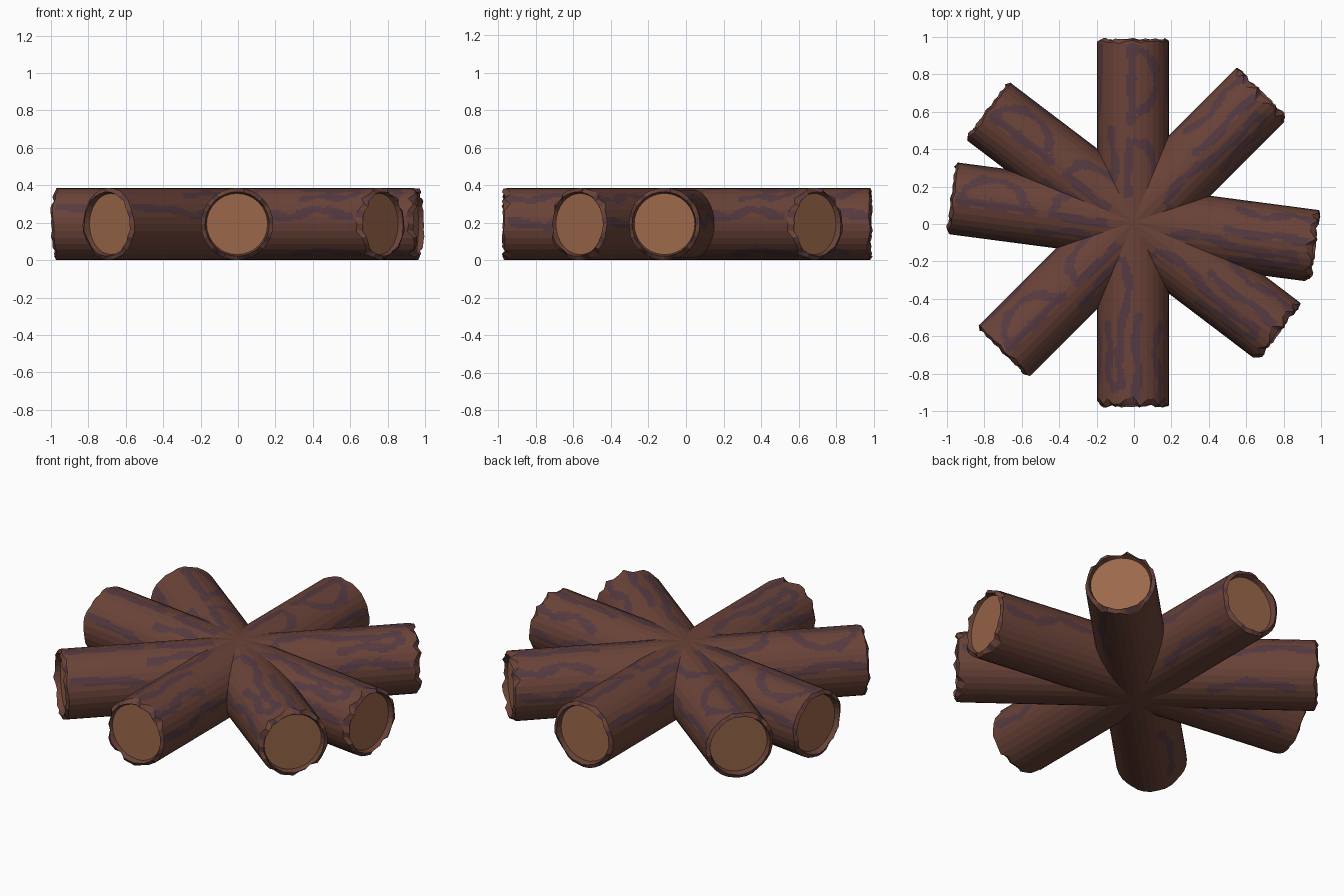
import bpy, bmesh, math, random
from mathutils import Vector

if "Cube" in bpy.data.objects:
    bpy.data.objects.remove(bpy.data.objects["Cube"])

R, SIDES, SUB, ROWS = 0.193, 32, 3, 130
COLS = SIDES * SUB


def material(name, rgb):
    m = bpy.data.materials.new(name)
    m.diffuse_color = (*rgb, 1)
    m.use_nodes = True
    m.node_tree.nodes["Principled BSDF"].inputs["Base Color"].default_value = m.diffuse_color
    return m


BARK = material("brown_bark", (0.145, 0.056, 0.040))
VEIN = material("purple_bark_vein", (0.092, 0.043, 0.052))
WOOD = material("cut_wood", (0.330, 0.138, 0.068))

# bark veins as strokes: (distance along the log, distance around it from the top)
STROKES = [
    [(-.93, -.01), (-.55, -.01)],
    [(-.93, 0), (-.91, .07), (-.83, .13), (-.73, .14), (-.64, .09), (-.60, .04)],
    [(-.16, -.03), (-.44, -.02), (-.43, .06), (-.36, .11), (-.2, .13)],
    [(-.5, -.13), (-.3, -.10), (-.12, -.13)],
    [(.18, -.11), (.2, -.05), (.34, -.02), (.48, -.05), (.6, -.07), (.75, -.08), (.86, -.06),
     (.88, -.11), (.82, -.15), (.66, -.13), (.55, -.15)],
    [(.5, .03), (.62, .01), (.78, .03), (.97, .01)],
    [(.55, .16), (.7, .12), (.84, .17), (.96, .14)],
    [(-.97, .26), (-.75, .23), (-.55, .28), (-.4, .24)],
    [(.2, .22), (.4, .28), (.6, .25), (.75, .32), (.93, .29)],
    [(-.95, -.21), (-.7, -.22), (-.5, -.26), (-.3, -.24)],
    [(.2, -.32), (.35, -.25), (.5, -.27), (.65, -.22), (.9, -.26)],
    [(-.85, .48), (-.6, .45), (-.4, .5)],
    [(.45, -.5), (.65, -.46), (.9, -.5)],
]
SEGMENTS = [(Vector(a), Vector(b)) for s in STROKES for a, b in zip(s, s[1:])]


def is_vein(s, w):
    width = 0.023 + 0.006 * math.sin(31 * s + 17 * w)
    p = Vector((s, w))
    for a, b in SEGMENTS:
        d = b - a
        t = max(0, min(1, (p - a).dot(d) / d.length_squared))
        if (a + d * t - p).length < width:
            return True
    return False


def ring_point(c, radius):
    """Point c on a flat-sided ring, starting opposite the top."""
    k, f = divmod(c, SUB)
    def corner(i):
        a = -math.pi + 2 * math.pi * i / SIDES
        return Vector((math.sin(a), math.cos(a)))
    return corner(k).lerp(corner(k + 1), f / SUB) * radius


def jagged(depth, chance, rng):
    """Notch depth for every column, straight between the corners."""
    n = [rng.uniform(.5, 1) * depth if rng.random() < chance else rng.uniform(0, .012)
         for _ in range(SIDES)]
    return [n[c // SUB] + (n[(c // SUB + 1) % SIDES] - n[c // SUB]) * (c % SUB) / SUB
            for c in range(COLS)]


def log_mesh():
    rng = random.Random(7)
    half = 0.978
    bm = bmesh.new()
    notch = {-1: jagged(.022, .2, rng), 1: jagged(.055, .36, rng)}
    pts = [ring_point(c, 1) for c in range(COLS)]

    def ring(radius, s_of):
        return [bm.verts.new((s_of(c), pts[c].x * radius, pts[c].y * radius))
                for c in range(COLS)]

    def bridge(a, b, mat):
        for c in range(COLS):
            d = (c + 1) % COLS
            f = bm.faces.new((a[c], a[d], b[d], b[c]))
            f.material_index = mat(f.calc_center_median(), c)

    # bark tube
    def vein_rule(p, c):
        return int(is_vein(p.x, R * math.atan2(p.y, p.z)))

    rows = []
    for i in range(ROWS + 1):
        t = i / ROWS
        rows.append(ring(R, lambda c: (-half + notch[-1][c]) * (1 - t) + (half - notch[1][c]) * t))
    for a, b in zip(rows, rows[1:]):
        bridge(a, b, vein_rule)

    # broken rims and sunken cut ends
    for side, edge in ((-1, rows[0]), (1, rows[-1])):
        bump = jagged(.02, .3, rng)
        lip = ring(.172, lambda c: side * (half + .014 - bump[c] * .6 - notch[side][c] * .4))
        inner = ring(.163, lambda c: side * (half - .025))
        bridge(edge, lip, lambda p, c: int((c // SUB) % 7 in (2, 5)))
        bridge(lip, inner, lambda p, c: 0)
        bm.faces.new(inner).material_index = 2

    bmesh.ops.recalc_face_normals(bm, faces=bm.faces)
    me = bpy.data.meshes.new("log")
    bm.to_mesh(me)
    bm.free()
    for m in (BARK, VEIN, WOOD):
        me.materials.append(m)
    return me


# four logs crossing at the middle: (name, centre x, centre y, heading)
mesh = log_mesh()
for name, x, y, heading in (("log_lengthwise", -.005, .004, -90),
                            ("log_diagonal_right", -.005, .01, 45),
                            ("log_diagonal_left", -.002, .013, -37.2),
                            ("log_crosswise", -.001, .01, -7.5)):
    ob = bpy.data.objects.new(name, mesh)
    ob.location = (x, y, R)
    ob.rotation_euler.z = math.radians(heading)
    bpy.context.collection.objects.link(ob)
